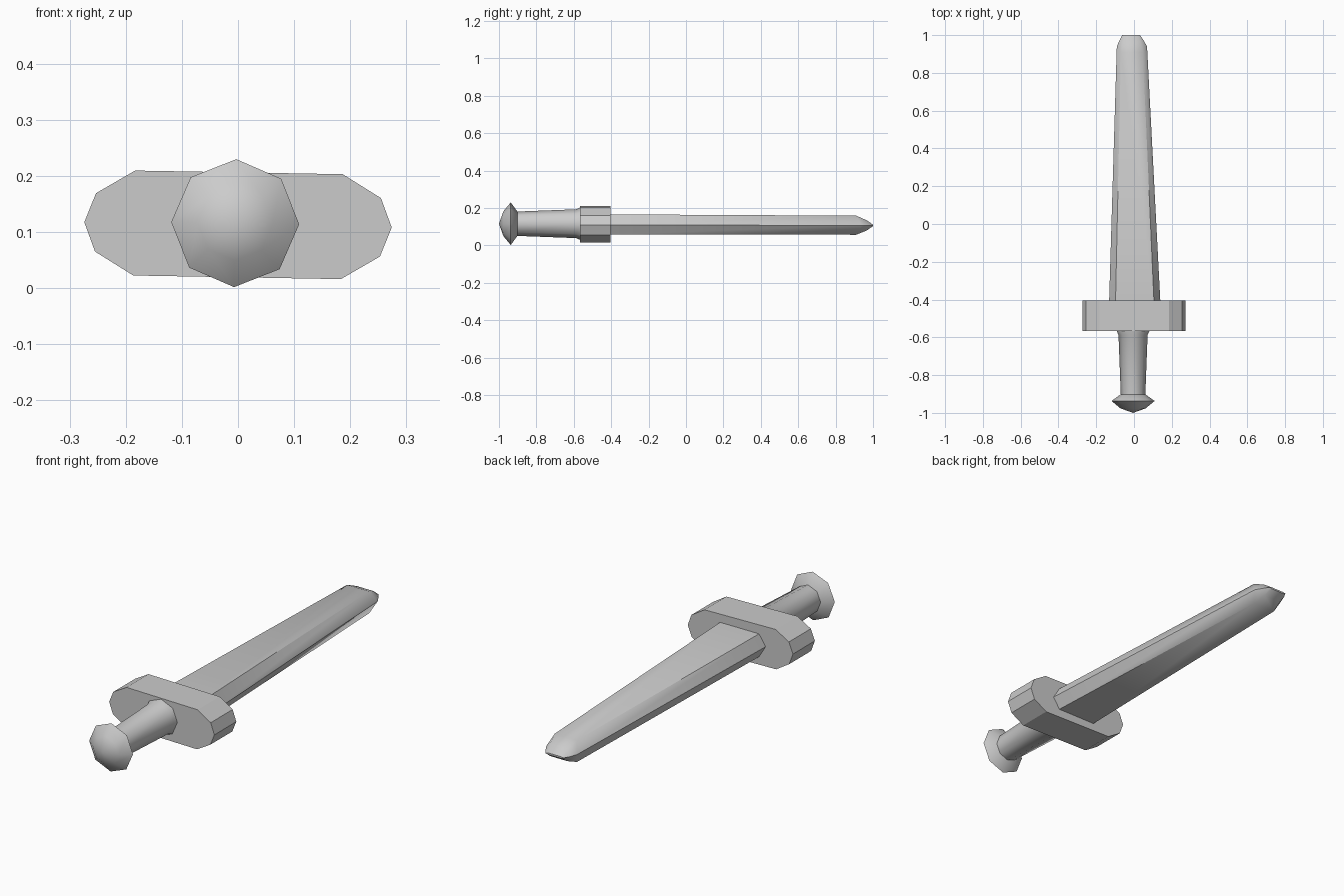
import bpy, bmesh, math

if "Cube" in bpy.data.objects:
    bpy.data.objects.remove(bpy.data.objects["Cube"])

TILT = math.radians(-1)


def loft(name, rings, angle):
    """Skin a list of equal-length rings and cap both ends."""
    bm = bmesh.new()
    loops = [[bm.verts.new(p) for p in ring] for ring in rings]
    n = len(loops[0])
    for a, b in zip(loops, loops[1:]):
        for i in range(n):
            j = (i + 1) % n
            bm.faces.new((a[i], a[j], b[j], b[i]))
    bm.faces.new(loops[0])
    bm.faces.new(loops[-1])
    bmesh.ops.remove_doubles(bm, verts=bm.verts, dist=0.0005)
    bmesh.ops.recalc_face_normals(bm, faces=bm.faces)
    me = bpy.data.meshes.new(name)
    bm.to_mesh(me)
    bm.free()
    ob = bpy.data.objects.new(name, me)
    bpy.context.collection.objects.link(ob)
    bpy.ops.object.select_all(action='DESELECT')
    ob.select_set(True)
    bpy.context.view_layer.objects.active = ob
    bpy.ops.object.shade_smooth_by_angle(angle=math.radians(angle))
    return ob


def octagon(y, r):
    """Eight-sided ring around the sword axis."""
    angles = [TILT + k * math.pi / 4 for k in range(8)]
    return [(-0.005 + r * math.cos(a), y, 0.116 + r * math.sin(a)) for a in angles]


def hexagon(y_edge, y_flat, x, z, half_w, half_flat, half_h):
    """Blade section: flat top and bottom, pointed cutting edges."""
    tilt = half_w * math.tan(TILT)
    return [(x + half_w, y_edge, z + tilt), (x + half_flat, y_flat, z + half_h),
            (x - half_flat, y_flat, z + half_h), (x - half_w, y_edge, z - tilt),
            (x - half_flat, y_flat, z - half_h), (x + half_flat, y_flat, z - half_h)]


# pommel and grip
loft("pommel", [octagon(y, r) for y, r in
                [(-1.0, 0), (-0.976, 0.067), (-0.937, 0.114), (-0.9, 0.063)]], 60)
loft("grip", [octagon(y, r) for y, r in
              [(-0.905, 0.065), (-0.588, 0.077), (-0.565, 0.087), (-0.54, 0.087)]], 50)

# cross guard: rounded bar outline, turned slightly
right_end = [(0.185, -0.0935), (0.254, -0.052), (0.274, 0), (0.254, 0.052), (0.185, 0.0935)]
outline = right_end + [(-x, -z) for x, z in right_end]
c, s = math.cos(TILT), math.sin(TILT)
loft("guard", [[(x * c - z * s, y, 0.113 + x * s + z * c) for x, z in outline]
               for y in (-0.567, -0.404)], 30)

# blade with bevelled tip
loft("blade", [
    hexagon(-0.42, -0.42, 0.004, 0.112, 0.136, 0.102, 0.054),
    hexagon(0.94, 0.91, -0.011, 0.108, 0.08, 0.058, 0.051),
    hexagon(0.972, 0.965, -0.013, 0.107, 0.064, 0.045, 0.028),
    hexagon(1.0, 1.0, -0.015, 0.107, 0.047, 0.034, 0.004),
], 50)
